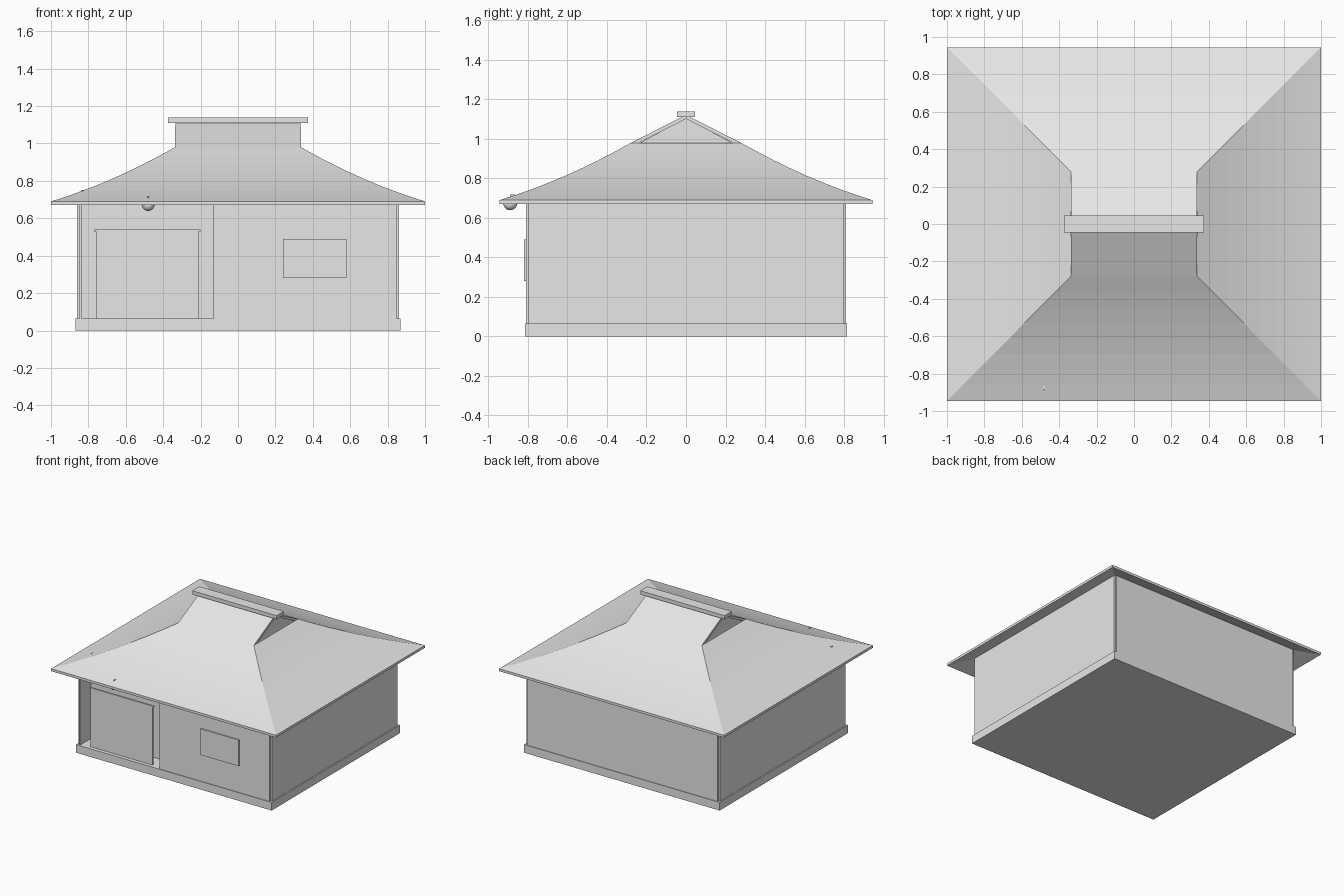
import bpy, bmesh, math
from mathutils import Vector

if "Cube" in bpy.data.objects:
    bpy.data.objects.remove(bpy.data.objects["Cube"])

grey = bpy.data.materials.new("light_grey")
grey.diffuse_color = (0.8, 0.8, 0.8, 1)
grey.use_nodes = True
grey.node_tree.nodes["Principled BSDF"].inputs["Base Color"].default_value = grey.diffuse_color


def finish(name, bm):
    bmesh.ops.recalc_face_normals(bm, faces=bm.faces)
    mesh = bpy.data.meshes.new(name)
    bm.to_mesh(mesh)
    bm.free()
    mesh.materials.append(grey)
    ob = bpy.data.objects.new(name, mesh)
    bpy.context.collection.objects.link(ob)
    return ob


def box(name, x0, x1, y0, y1, z0, z1):
    bm = bmesh.new()
    bmesh.ops.create_cube(bm, size=1)
    for v in bm.verts:
        v.co = ((x0 + x1) / 2 + v.co.x * (x1 - x0),
                (y0 + y1) / 2 + v.co.y * (y1 - y0),
                (z0 + z1) / 2 + v.co.z * (z1 - z0))
    return finish(name, bm)


# Plinth
PLINTH, TOP = 0.065, 0.72
box("plinth", -0.87, 0.87, -0.815, 0.815, 0, PLINTH)

# Outer walls, leaving a small notch at each corner
for side, s in (("left", -1), ("right", 1)):
    a, b = sorted((s * 0.84, s * 0.86))
    box(side + "_wall", a, b, -0.797, 0.797, PLINTH, TOP)
box("back_wall", -0.848, 0.848, 0.78, 0.81, PLINTH, TOP)
box("front_wall", -0.13, 0.848, -0.81, -0.78, PLINTH, TOP)
box("front_wall_edge", -0.848, -0.838, -0.81, -0.79, PLINTH, TOP)

# Entrance recess with its screen
box("recess_back", -0.84, -0.11, -0.67, -0.65, PLINTH, 0.75)
box("recess_side", -0.13, -0.11, -0.79, -0.66, PLINTH, 0.73)
box("entrance_screen", -0.76, -0.21, -0.785, -0.775, PLINTH, 0.535)
box("screen_rail", -0.77, -0.20, -0.787, -0.773, 0.53, 0.54)

# Thin plate on the front wall
box("wall_plate", 0.24, 0.58, -0.819, -0.81, 0.28, 0.49)

# Hip-and-gable roof: curved skirt rings, then two slopes to the ridge
STEPS = 8
bm = bmesh.new()
rings = []
for i in range(STEPS + 1):
    t = i / STEPS
    hx, hy = 1 - 0.663 * t, 0.945 - 0.665 * t
    z = 0.69 + 0.29 * (0.7 * t + 0.3 * t * t)
    rings.append([bm.verts.new((sx * hx, sy * hy, z))
                  for sx, sy in ((-1, -1), (1, -1), (1, 1), (-1, 1))])
for lo, hi in zip(rings, rings[1:]):
    for k in range(4):
        n = (k + 1) % 4
        bm.faces.new((lo[k], lo[n], hi[n], hi[k]))
ridge = [bm.verts.new((s * 0.335, 0, 1.122)) for s in (-1, 1)]
a, b, c, d = rings[-1]
bm.faces.new((a, b, ridge[1], ridge[0]))
bm.faces.new((c, d, ridge[0], ridge[1]))
# Give the roof its thickness straight down
ext = bmesh.ops.extrude_face_region(bm, geom=list(bm.faces), use_keep_orig=True)
bmesh.ops.translate(bm, vec=(0, 0, -0.02),
                    verts=[g for g in ext["geom"] if isinstance(g, bmesh.types.BMVert)])
finish("roof", bm)

# Gable walls set just inside the roof ends
for side, s in (("left", -1), ("right", 1)):
    bm = bmesh.new()
    tri = [(-0.30, 0.945), (0.30, 0.945), (0, 1.105)]
    face = bm.faces.new([bm.verts.new((s * 0.31, y, z)) for y, z in tri])
    ext = bmesh.ops.extrude_face_region(bm, geom=[face], use_keep_orig=True)
    bmesh.ops.translate(bm, vec=(-s * 0.02, 0, 0),
                        verts=[g for g in ext["geom"] if isinstance(g, bmesh.types.BMVert)])
    finish(side + "_gable", bm)

# Ridge cap
box("ridge_cap", -0.375, 0.375, -0.045, 0.045, 1.11, 1.14)

# Round bell under the front eave, with its band and hook
bm = bmesh.new()
bmesh.ops.create_uvsphere(bm, u_segments=24, v_segments=14, radius=0.034)
bmesh.ops.translate(bm, vec=(-0.48, -0.89, 0.673), verts=bm.verts)
for f in bm.faces:
    f.smooth = True
finish("bell", bm)
bm = bmesh.new()
bmesh.ops.create_cone(bm, cap_ends=True, segments=24, radius1=0.037, radius2=0.037, depth=0.006)
bmesh.ops.translate(bm, vec=(-0.48, -0.89, 0.672), verts=bm.verts)
finish("bell_band", bm)
box("bell_hook", -0.483, -0.477, -0.89, -0.865, 0.69, 0.718)
